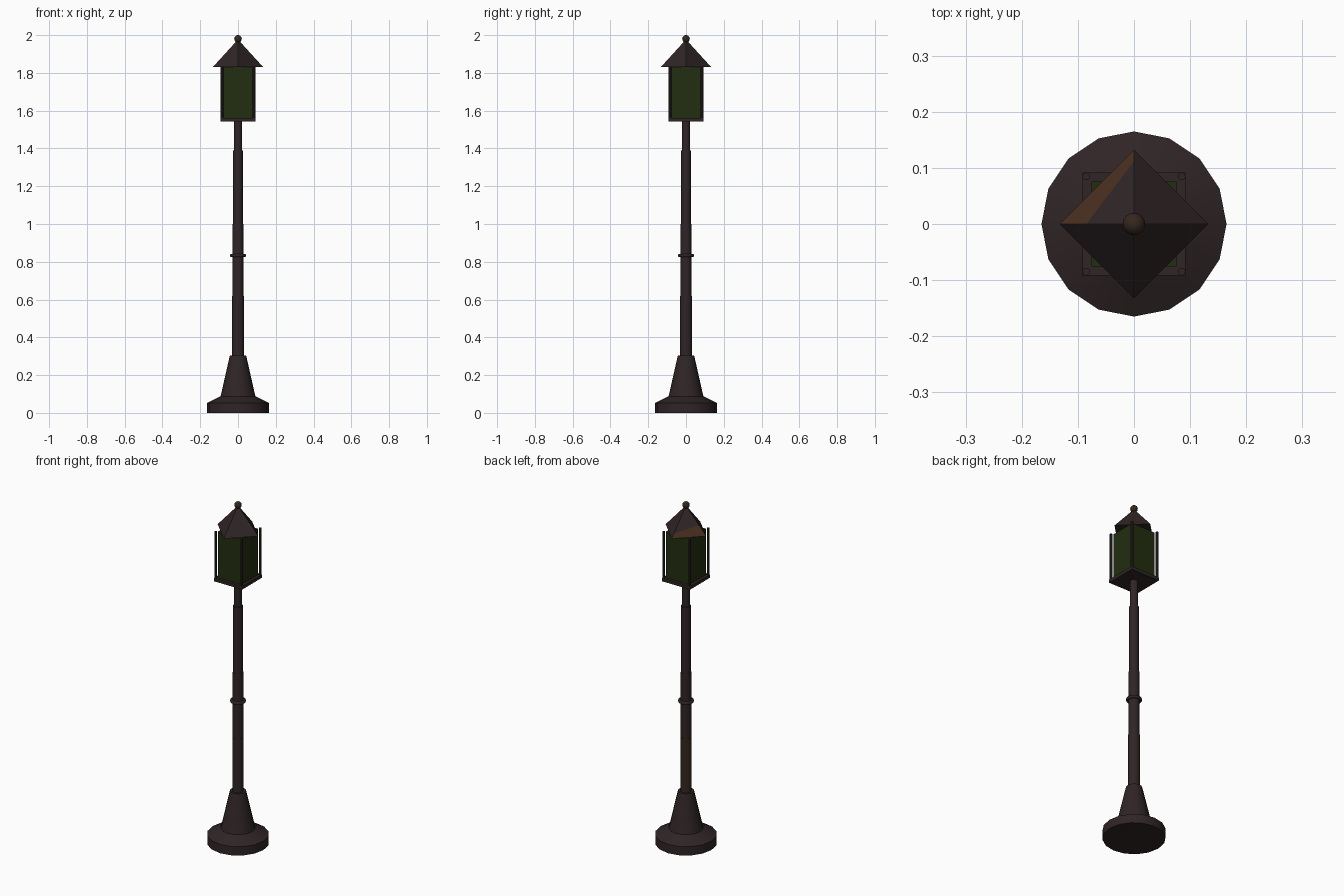
import bpy, bmesh, math
from mathutils import Vector

if "Cube" in bpy.data.objects:
    bpy.data.objects.remove(bpy.data.objects["Cube"])


def material(name, rgb):
    m = bpy.data.materials.new(name)
    m.use_nodes = True
    m.diffuse_color = (*rgb, 1)
    bsdf = next(n for n in m.node_tree.nodes if n.type == 'BSDF_PRINCIPLED')
    bsdf.inputs["Base Color"].default_value = (*rgb, 1)
    bsdf.inputs["Roughness"].default_value = 0.8
    return m


iron = material("dark iron", (0.029, 0.018, 0.019))
rust = material("rust", (0.065, 0.027, 0.014))
stain = material("faint rust", (0.036, 0.020, 0.013))
glass = material("green glass", (0.016, 0.027, 0.005))


def add_object(name, bm, mats, smooth=False):
    bmesh.ops.recalc_face_normals(bm, faces=bm.faces)
    mesh = bpy.data.meshes.new(name)
    bm.to_mesh(mesh)
    bm.free()
    ob = bpy.data.objects.new(name, mesh)
    bpy.context.collection.objects.link(ob)
    for m in mats:
        mesh.materials.append(m)
    if smooth:
        bpy.ops.object.select_all(action='DESELECT')
        ob.select_set(True)
        bpy.context.view_layer.objects.active = ob
        bpy.ops.object.shade_smooth_by_angle(angle=math.radians(30))
    return ob


def lathe(profile, sides):
    """Closed solid of revolution from (radius, height) points."""
    bm = bmesh.new()
    rings = [[bm.verts.new((r * math.cos(math.tau * i / sides),
                            r * math.sin(math.tau * i / sides), z))
              for i in range(sides)] for r, z in profile]
    for a, b in zip(rings, rings[1:]):
        for i in range(sides):
            j = (i + 1) % sides
            bm.faces.new((a[i], a[j], b[j], b[i]))
    bm.faces.new(rings[0][::-1])
    bm.faces.new(rings[-1])
    bm.normal_update()
    return bm


def box(name, half, z0, z1, mat):
    bm = bmesh.new()
    bmesh.ops.create_cube(bm, size=1)
    for v in bm.verts:
        v.co = Vector((v.co.x * 2 * half, v.co.y * 2 * half,
                       z0 if v.co.z < 0 else z1))
    return add_object(name, bm, [mat])


# Foot and tapered pedestal
add_object("base", lathe([(0.165, 0), (0.165, 0.052), (0.092, 0.088),
                          (0.043, 0.305)], 16), [iron], True)

# Stepped pole with a weathered patch low on the back
pole = lathe([(0.031, 0.29), (0.031, 0.62), (0.0285, 0.62), (0.0285, 1.0),
              (0.026, 1.0), (0.026, 1.39), (0.022, 1.39), (0.022, 1.55)], 16)
patch_side = Vector((-1, 1, 0)).normalized()
for f in pole.faces:
    if f.calc_center_median().z < 0.6 and f.normal.dot(patch_side) > 0.75:
        f.material_index = 1
add_object("pole", pole, [iron, stain], True)

# Ring around the pole
bpy.ops.mesh.primitive_torus_add(major_radius=0.034, minor_radius=0.009,
                                 major_segments=24, minor_segments=8,
                                 location=(0, 0, 0.833))
ring = bpy.context.object
ring.name = "pole_ring"
ring.data.materials.append(iron)
bpy.ops.object.shade_smooth_by_angle(angle=math.radians(50))

# Lantern floor, glass and corner posts
box("lantern_floor", 0.092, 1.543, 1.562, iron)
box("lantern_glass", 0.076, 1.56, 1.832, glass)
for x, side in ((0.085, "left"), (-0.085, "right")):
    for y, end in ((-0.085, "front"), (0.085, "back")):
        bm = lathe([(0.007, 1.555), (0.007, 1.835)], 8)
        bmesh.ops.translate(bm, vec=(x, y, 0), verts=bm.verts)
        add_object(f"{end}_{side}_post", bm, [iron], True)

# Pyramid roof turned to point along the axes, rusted along one eave
roof = bmesh.new()
bmesh.ops.create_cone(roof, cap_ends=True, segments=4, radius1=0.132,
                      radius2=0, depth=0.145)
for v in roof.verts:
    if abs(v.co.x) + abs(v.co.y) > 0.01:
        angle = round(math.atan2(v.co.y, v.co.x) / (math.pi / 2)) * math.pi / 2
        v.co.x, v.co.y = 0.132 * math.cos(angle), 0.132 * math.sin(angle)
    v.co.z += 1.832 + 0.0725
roof.normal_update()
face = next(f for f in roof.faces if f.normal.dot(patch_side) > 0.3)
cut_normal = Vector((-1 / 0.085, 1 / 0.112, 0))
cut_point = Vector((-0.085, 0, 1.85))
bmesh.ops.bisect_plane(roof, geom=[face, *face.edges, *face.verts],
                       plane_co=cut_point, plane_no=cut_normal)
roof.normal_update()
for f in roof.faces:
    outside = (f.calc_center_median() - cut_point).dot(cut_normal) > 0
    if f.normal.dot(patch_side) > 0.3 and outside:
        f.material_index = 1
add_object("roof", roof, [iron, rust])

# Ball finial
bpy.ops.mesh.primitive_uv_sphere_add(segments=16, ring_count=10, radius=0.02,
                                     location=(0, 0, 1.98))
finial = bpy.context.object
finial.name = "finial"
finial.data.materials.append(stain)
bpy.ops.object.shade_smooth_by_angle(angle=math.radians(45))
